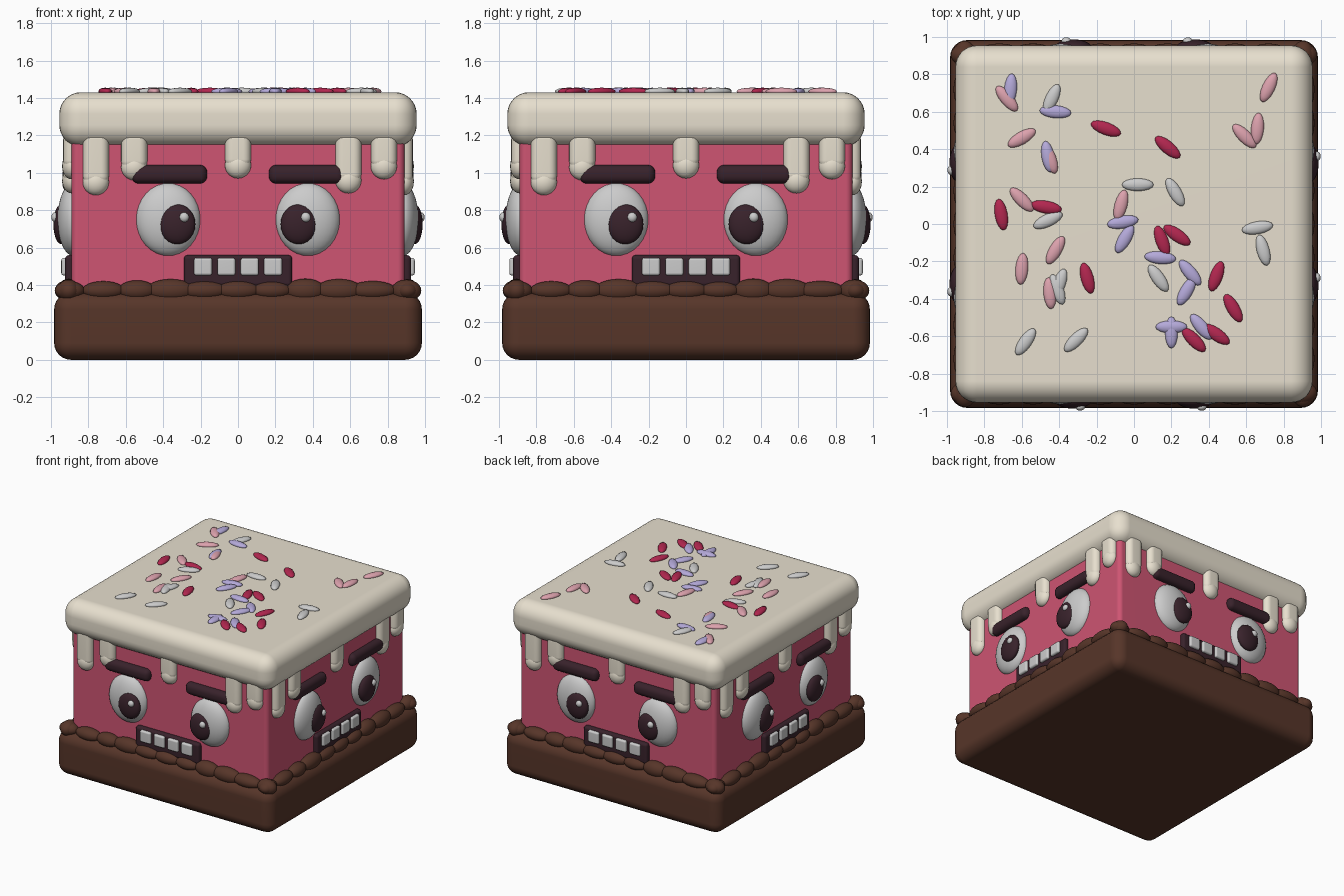
import bpy, bmesh, random
from math import radians
from mathutils import Matrix, Vector

if "Cube" in bpy.data.objects:
    bpy.data.objects.remove(bpy.data.objects["Cube"])

random.seed(4)


def mat(name, r, g, b):
    m = bpy.data.materials.new(name)
    m.diffuse_color = (r, g, b, 1)
    m.use_nodes = True
    m.node_tree.nodes["Principled BSDF"].inputs["Base Color"].default_value = m.diffuse_color
    return m


CREAM = mat("cream", .80, .74, .62)
PINK = mat("pink", .62, .09, .17)
CHOC = mat("chocolate", .095, .036, .022)
DARK = mat("dark", .04, .016, .024)
WHITE = mat("white", .82, .82, .80)
ROSE = mat("rose", .72, .36, .42)
RED = mat("red", .45, .02, .08)
LILAC = mat("lilac", .46, .40, .70)


def finish(bm, name, material, loc, turn, spin=0):
    """Turn a bmesh into an object, placed on side number `turn`."""
    me = bpy.data.meshes.new(name)
    for f in bm.faces:
        f.smooth = True
    bm.to_mesh(me)
    bm.free()
    me.materials.append(material)
    ob = bpy.data.objects.new(name, me)
    bpy.context.collection.objects.link(ob)
    ob.matrix_world = (Matrix.Rotation(radians(90 * turn), 4, 'Z')
                       @ Matrix.Translation(loc)
                       @ Matrix.Rotation(radians(spin), 4, 'Z'))
    return ob


def box(name, material, loc, size, bevel, segs=5, turn=0):
    bm = bmesh.new()
    bmesh.ops.create_cube(bm, size=1, matrix=Matrix.Diagonal((*size, 1)))
    bmesh.ops.bevel(bm, geom=bm.edges[:], offset=bevel, segments=segs,
                    profile=0.5, affect='EDGES', clamp_overlap=True)
    ob = finish(bm, name, material, loc, turn)
    ob.modifiers.new("normals", 'WEIGHTED_NORMAL')
    return ob


def ball(name, material, loc, radii, turn=0, spin=0, segs=24):
    bm = bmesh.new()
    bmesh.ops.create_uvsphere(bm, u_segments=segs, v_segments=segs // 2, radius=1,
                              matrix=Matrix.Diagonal((*radii, 1)))
    return finish(bm, name, material, loc, turn, spin)


# Cake layers
box("chocolate_base", CHOC, (0, 0, .18), (1.966, 1.966, .36), .09, 6)
box("pink_body", PINK, (0, 0, .75), (1.78, 1.78, .94), .035, 4)
box("icing_slab", CREAM, (0, 0, 1.285), (1.91, 1.91, .29), .115, 8)

# Bump sizes along one side, and icing drips as (x, lowest z)
bumps = [(-.9 + i * .18, random.uniform(.10, .135), random.uniform(.048, .065))
         for i in range(11)]
drips = [(-.76, .88), (-.555, .96), (0, .97), (.59, .89), (.78, .965)]

# The same face on all four sides
for t in range(4):
    for x, rx, rz in bumps:
        ball("chocolate_bump", CHOC, (x, -.905, .37), (min(rx, .98 - abs(x)), .06, rz), t)
    for x, low in drips:
        box("icing_drip", CREAM, (x, -.89, (1.22 + low + .06) / 2),
            (.14, .09, 1.16 - low), .042, 4, t)
        ball("drip_tip", CREAM, (x, -.89, low + .07), (.07, .05, .07), t)
    for s in (-1, 1):
        ball("eye", WHITE, (s * .373, -.88, .75), (.173, .085, .195), t, segs=32)
        ball("pupil", DARK, (s * .325, -.945, .725), (.097, .042, .107), t)
        ball("eye_glint", WHITE, (s * .325 + .037, -.978, .762), (.026, .02, .026), t, segs=16)
        box("eyebrow", DARK, (s * .367, -.895, .992), (.405, .085, .1), .04, 4, t)
    box("mouth", DARK, (0, -.89, .475), (.58, .07, .17), .022, 3, t)
    for i in range(4):
        box("tooth", WHITE, (-.187 + i * .1247, -.92, .498), (.097, .05, .095), .014, 3, t)

# Sprinkles on top: x, y, angle
sprinkles = {
    LILAC: [(-.66, .72, 85), (-.42, .6, -5), (-.46, .36, 100), (-.06, .01, 10),
            (-.05, -.08, 60), (.14, -.18, -5), (.3, -.26, -50), (.28, -.36, 60),
            (.2, -.55, 0), (.2, -.58, 90), (.36, -.55, -50)],
    ROSE: [(-.68, .67, -50), (-.6, .46, 30), (-.45, .35, 110), (-.6, .13, -45),
           (-.07, .1, 75), (-.42, -.14, 60), (-.6, -.24, 85), (-.45, -.37, 95),
           (.72, .73, 65), (.59, .47, -45), (.66, .51, 85)],
    RED: [(-.15, .51, -20), (.18, .41, -40), (-.71, .05, 100), (-.47, .09, -10),
          (-.25, -.29, 105), (.15, -.09, 110), (.23, -.06, -35), (.44, -.28, 70),
          (.53, -.45, -60), (.32, -.62, -45), (.44, -.59, -35)],
    WHITE: [(-.44, .67, 65), (-.46, .02, 25), (.02, .21, 0), (.22, .17, -60),
            (.66, -.02, 10), (.69, -.14, -75), (.13, -.29, -55), (-.4, -.32, 70),
            (-.41, -.35, 110), (-.58, -.63, 55), (-.31, -.62, 45)],
}
for material, spots in sprinkles.items():
    for x, y, a in spots:
        ball("sprinkle", material, (x, y, 1.435), (.085, .034, .02), spin=a, segs=16)
